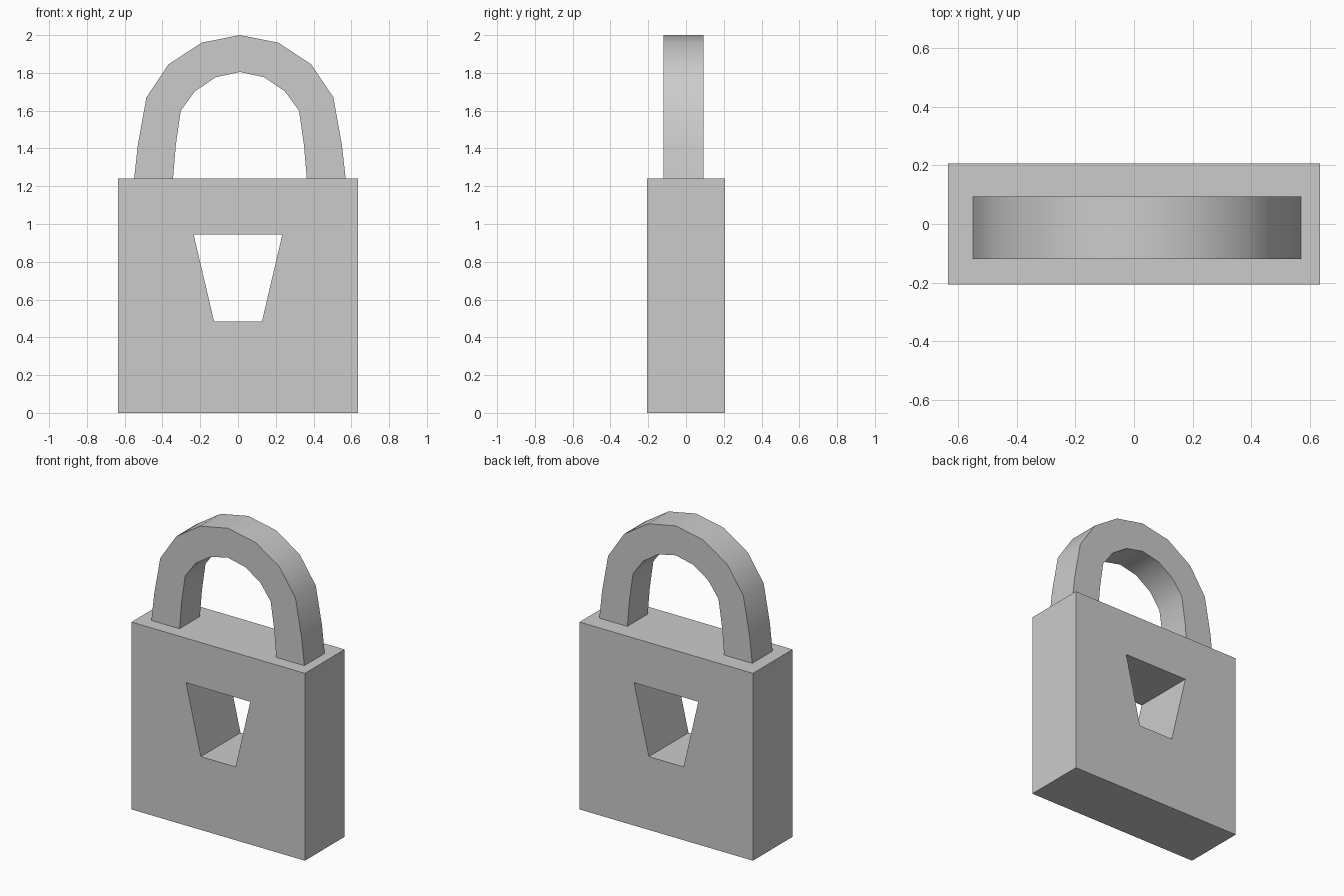
import bpy
import bmesh
import math

cube = bpy.data.objects.get("Cube")
if cube:
    bpy.data.objects.remove(cube, do_unlink=True)

grey = bpy.data.materials.new("light_grey")
grey.use_nodes = True
grey.diffuse_color = (0.6, 0.6, 0.6, 1)
grey.node_tree.nodes["Principled BSDF"].inputs["Base Color"].default_value = (0.6, 0.6, 0.6, 1)


def band_solid(name, outer, inner, y_front, y_back, closed):
    """Fill the band between two matching xz outlines and give it depth in y."""
    bm = bmesh.new()
    rows = [[bm.verts.new((x, y_front, z)) for x, z in line] for line in (outer, inner)]
    n = len(outer)
    for i in range(n if closed else n - 1):
        j = (i + 1) % n
        bm.faces.new((rows[0][i], rows[0][j], rows[1][j], rows[1][i]))
    result = bmesh.ops.extrude_face_region(bm, geom=bm.faces[:])
    moved = [g for g in result["geom"] if isinstance(g, bmesh.types.BMVert)]
    bmesh.ops.translate(bm, verts=moved, vec=(0, y_back - y_front, 0))
    bmesh.ops.recalc_face_normals(bm, faces=bm.faces[:])
    mesh = bpy.data.meshes.new(name)
    bm.to_mesh(mesh)
    bm.free()
    mesh.materials.append(grey)
    obj = bpy.data.objects.new(name, mesh)
    bpy.context.collection.objects.link(obj)
    return obj


def trapezoid(bottom_half, top_half, z0, z1):
    return [(-bottom_half, z0), (bottom_half, z0), (top_half, z1), (-top_half, z1)]


def arch(half, centre):
    """Mirror a half outline, running from foot to crown, about the centre."""
    left = [(centre - x, z) for x, z in half]
    right = [(centre + x, z) for x, z in reversed(half[:-1])]
    return left + right


# Lock body with the tapered keyhole running through it
body = band_solid("lock_body", trapezoid(0.635, 0.635, 0, 1.24),
                  trapezoid(0.127, 0.235, 0.485, 0.945), -0.207, 0.207, True)

# Faceted shackle, with its feet just sunk into the body
outer = [(0.562, 1.22), (0.54, 1.42), (0.495, 1.67), (0.378, 1.845), (0.203, 1.96), (0, 2.0)]
inner = [(0.356, 1.22), (0.339, 1.42), (0.313, 1.6), (0.238, 1.703), (0.128, 1.777), (0, 1.805)]
shackle = band_solid("shackle", arch(outer, 0.01), arch(inner, 0.01), -0.12, 0.093, False)

# Smooth the curve of the shackle and keep its edges crisp
bpy.ops.object.select_all(action='DESELECT')
shackle.select_set(True)
bpy.context.view_layer.objects.active = shackle
bpy.ops.object.shade_smooth_by_angle(angle=math.radians(30))
